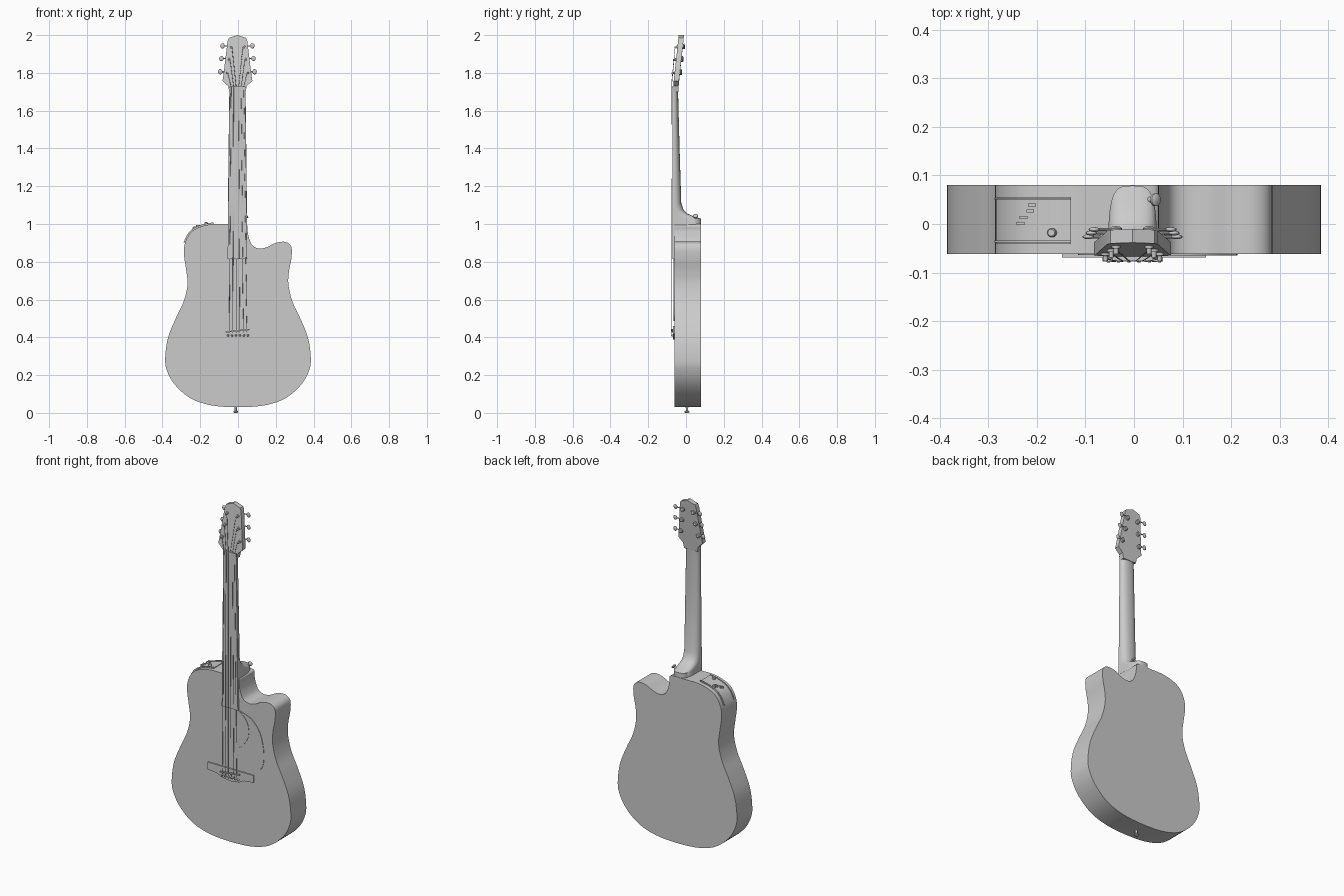
import bpy, bmesh, math
from mathutils import Vector, Matrix

if "Cube" in bpy.data.objects:
    bpy.data.objects.remove(bpy.data.objects["Cube"])

grey = bpy.data.materials.new("plain_grey")
grey.use_nodes = True
grey.diffuse_color = (0.6, 0.6, 0.6, 1)
grey.node_tree.nodes["Principled BSDF"].inputs["Base Color"].default_value = (0.6, 0.6, 0.6, 1)

FRONT, BACK = -0.062, 0.08      # soundboard and back planes
AXIS = -0.003                   # neck centre line
parts = []


def finish(name, bm):
    bmesh.ops.recalc_face_normals(bm, faces=bm.faces)
    mesh = bpy.data.meshes.new(name)
    bm.to_mesh(mesh)
    bm.free()
    mesh.materials.append(grey)
    obj = bpy.data.objects.new(name, mesh)
    bpy.context.collection.objects.link(obj)
    parts.append(obj)
    return obj


def loft(name, rings):
    bm = bmesh.new()
    loops = [[bm.verts.new(p) for p in ring] for ring in rings]
    for a, b in zip(loops, loops[1:]):
        for i in range(len(a)):
            j = (i + 1) % len(a)
            bm.faces.new((a[i], a[j], b[j], b[i]))
    bm.faces.new(loops[0])
    bm.faces.new(loops[-1][::-1])
    return finish(name, bm)


def prism(name, outline, y0, y1):
    return loft(name, [[(x, y, z) for x, z in outline] for y in (y0, y1)])


def spin(name, base, axis, profile, sides=16):
    """Round part from (radius, distance along axis) pairs."""
    rot = Vector(axis).to_track_quat('Z', 'Y').to_matrix()
    rings = [[Vector(base) + rot @ Vector((r * math.cos(t), r * math.sin(t), h))
              for t in (math.tau * i / sides for i in range(sides))] for r, h in profile]
    return loft(name, rings)


def box(name, centre, size):
    bm = bmesh.new()
    bmesh.ops.create_cube(bm, size=1, matrix=Matrix.Translation(centre) @ Matrix.Diagonal((*size, 1)))
    return finish(name, bm)


def smooth_path(pts, steps=6, closed=True):
    out, n = [], len(pts)
    for i in range(n if closed else n - 1):
        idx = [(i + k) % n if closed else min(max(i + k, 0), n - 1) for k in (-1, 0, 1, 2)]
        a, b, c, d = (Vector(pts[k]) for k in idx)
        for s in range(steps):
            t = s / steps
            out.append(0.5 * (2 * b + (c - a) * t + (2 * a - 5 * b + 4 * c - d) * t * t
                              + (3 * b - a - 3 * c + d) * t ** 3))
    if not closed:
        out.append(Vector(pts[-1]))
    return out


# Body: lower bout shared by both sides, then cutaway horn and full shoulder
lower = [(0.14, 0.04), (0.25, 0.077), (0.335, 0.15), (0.378, 0.23), (0.385, 0.3),
         (0.37, 0.4), (0.33, 0.5), (0.288, 0.59), (0.267, 0.68)]
horn = [(0.27, 0.75), (0.283, 0.82), (0.282, 0.88), (0.25, 0.905), (0.2, 0.9), (0.155, 0.878),
        (0.115, 0.87), (0.08, 0.883), (0.06, 0.92), (0.05, 0.965), (0.042, 0.998)]
shoulder = [(-0.05, 1.0), (-0.13, 1.0), (-0.2, 0.985), (-0.25, 0.955), (-0.28, 0.9),
            (-0.286, 0.84), (-0.275, 0.76)]
outline = smooth_path([(0, 0.03)] + lower + horn + shoulder + [(-x, z) for x, z in lower[::-1]])
prism("body", outline, FRONT, BACK)

# Soundhole disc and pickguard wrapped around it
hole = Vector((0, 0.705))
arc = [(0.12 * math.cos(math.radians(a)), 0.705 + 0.12 * math.sin(math.radians(a)))
       for a in range(-66, 67, 6)]
spin("soundhole", (0, FRONT, hole.y), (0, -1, 0), [(0.115, -0.002), (0.115, 0.002)], 48)
guard = smooth_path([arc[-1], (0.13, 0.785), (0.185, 0.72), (0.211, 0.62), (0.207, 0.535),
                     (0.175, 0.495), (0.11, 0.488), (0.046, 0.505)], closed=False)
prism("pickguard", arc + guard[1:], FRONT - 0.003, FRONT + 0.002)

# Bridge, saddle and pins
half = [(0, 0.388), (0.055, 0.395), (0.09, 0.412), (0.148, 0.418), (0.148, 0.46)]
bridge = half + [(-x, z) for x, z in half[:0:-1]]
prism("bridge", bridge, FRONT - 0.007, FRONT + 0.002)
prism("saddle", [(-0.065, 0.425), (0.06, 0.438), (0.06, 0.445), (-0.065, 0.432)], FRONT - 0.015, FRONT)
for i in range(6):
    spin("bridge_pin", ((i - 2.5) * 0.021, FRONT, 0.41), (0, -1, 0),
         [(0.006, 0), (0.006, 0.012), (0.003, 0.017)], 10)


# Neck with a rounded back that sweeps into the heel
def neck_ring(z, w, depth, power):
    ring = []
    for i in range(25):
        t = math.pi * i / 24
        c, s = math.cos(t), math.sin(t)
        ring.append((AXIS + w * math.copysign(abs(c) ** power, c),
                     -0.063 + (depth + 0.063) * s ** power, z))
    return ring


sections = [(0.93, 0.05, 0.079, 0.55), (1.028, 0.05, 0.079, 0.55), (1.034, 0.05, 0.06, 0.6),
            (1.043, 0.05, 0.035, 0.65), (1.055, 0.05, 0.007, 0.75), (1.075, 0.05, -0.013, 0.85),
            (1.11, 0.05, -0.025, 0.9), (1.4, 0.047, -0.034, 0.9), (1.7, 0.043, -0.042, 0.9),
            (1.76, 0.046, -0.036, 0.8)]
loft("neck", [neck_ring(*s) for s in sections])
prism("fingerboard", [(AXIS - 0.052, 0.815), (AXIS + 0.052, 0.815),
                      (AXIS + 0.042, 1.72), (AXIS - 0.042, 1.72)], -0.072, -0.06)
box("nut", (AXIS, -0.067, 1.724), (0.085, 0.016, 0.01))


# Headstock tilts backwards
def tilt(z):
    return -0.071 + max(0, z - 1.74) * 0.11


side = [(0.043, 1.7), (0.049, 1.73), (0.079, 1.758), (0.074, 1.79), (0.052, 1.97), (0.045, 1.985)]
head = [(AXIS + x, z) for x, z in side] + [(AXIS, 2.0)] + [(AXIS - x, z) for x, z in side[::-1]]
loft("headstock", [[(x, tilt(z) + t, z) for x, z in head] for t in (0.004, 0.032)])

# Tuners and strings
POSTS = [(0.056, 1.8), (0.044, 1.87), (0.034, 1.937)]
for sign in (-1, 1):
    for k, (px, pz) in enumerate(POSTS):
        x, z, y = AXIS + sign * px, pz, tilt(pz)
        edge = 0.091 - 0.006 * k
        spin("tuner_post", (x, y + 0.01, z), (0, -1, -0.1),
             [(0.009, 0), (0.009, 0.01), (0.005, 0.011), (0.005, 0.022)], 12)
        spin("tuner_housing", (x, y + 0.03, z), (0, 1, 0.1), [(0.012, 0), (0.012, 0.011), (0.008, 0.014)], 12)
        spin("tuner_shaft", (x, y + 0.038, z + 0.006), (sign, 0, 0), [(0.003, 0), (0.003, edge - px)], 8)
        bm = bmesh.new()
        bmesh.ops.create_uvsphere(bm, u_segments=14, v_segments=8, radius=1, matrix=Matrix.Translation(
            (AXIS + sign * edge, y + 0.038, z + 0.006)) @ Matrix.Diagonal((0.012, 0.005, 0.014, 1)))
        finish("tuner_button", bm)

        lane = sign * (2.5 - k)
        path = [(lane * 0.0185, FRONT - 0.012, 0.412), (lane * 0.0185, -0.0775, 0.435),
                (AXIS + lane * 0.0135, -0.0765, 1.727), (x - sign * 0.005, y - 0.008, z)]
        curve = bpy.data.curves.new("string", 'CURVE')
        curve.dimensions = '3D'
        curve.bevel_depth = 0.0014 if sign < 0 else 0.001
        curve.bevel_resolution = 1
        spline = curve.splines.new('POLY')
        spline.points.add(len(path) - 1)
        for pt, co in zip(spline.points, path):
            pt.co = (*co, 1)
        curve.materials.append(grey)
        bpy.context.collection.objects.link(bpy.data.objects.new("string", curve))

# Control panel curved over the shoulder, with rails, sliders and a knob
pivot = Vector((-0.13, 0.84))
strip = [p for p in outline if -0.281 < p.x < -0.12 and p.y > 0.88]


def shell(lift):
    return [p + (p - pivot).normalized() * lift for p in strip]


def on_panel(x):
    p = min(strip, key=lambda q: abs(q.x - x))
    d = (p - pivot).normalized()
    return p, d


prism("control_panel", shell(0.004) + shell(-0.004)[::-1], -0.041, 0.056)
for y in (-0.038, 0.05):
    prism("panel_rail", shell(0.008) + shell(0)[::-1], y, y + 0.004)
for x, y in ((-0.21, 0.039), (-0.214, 0.027), (-0.228, 0.013), (-0.234, 0.001)):
    p, d = on_panel(x)
    box("slider", (x, y, p.y + 0.006), (0.016, 0.006, 0.016))
p, d = on_panel(-0.165)
spin("volume_knob", (p.x, -0.018, p.y), (d.x, 0, d.y), [(0.009, 0), (0.009, 0.014), (0.007, 0.016)])

# Strap buttons on the heel and at the tail
button = [(0.008, 0), (0.006, 0.006), (0.006, 0.018), (0.013, 0.023), (0.013, 0.028), (0.008, 0.031)]
spin("heel_strap_button", (0.026, 0.05, 1.024), (0.7, 0, 0.7), button)
spin("tail_strap_button", (-0.012, 0.005, 0.031), (0, 0, -1), button)

# Smooth shading with sharp edges kept
bpy.ops.object.select_all(action='DESELECT')
for obj in parts:
    obj.select_set(True)
bpy.context.view_layer.objects.active = parts[0]
bpy.ops.object.shade_smooth_by_angle(angle=math.radians(35))
